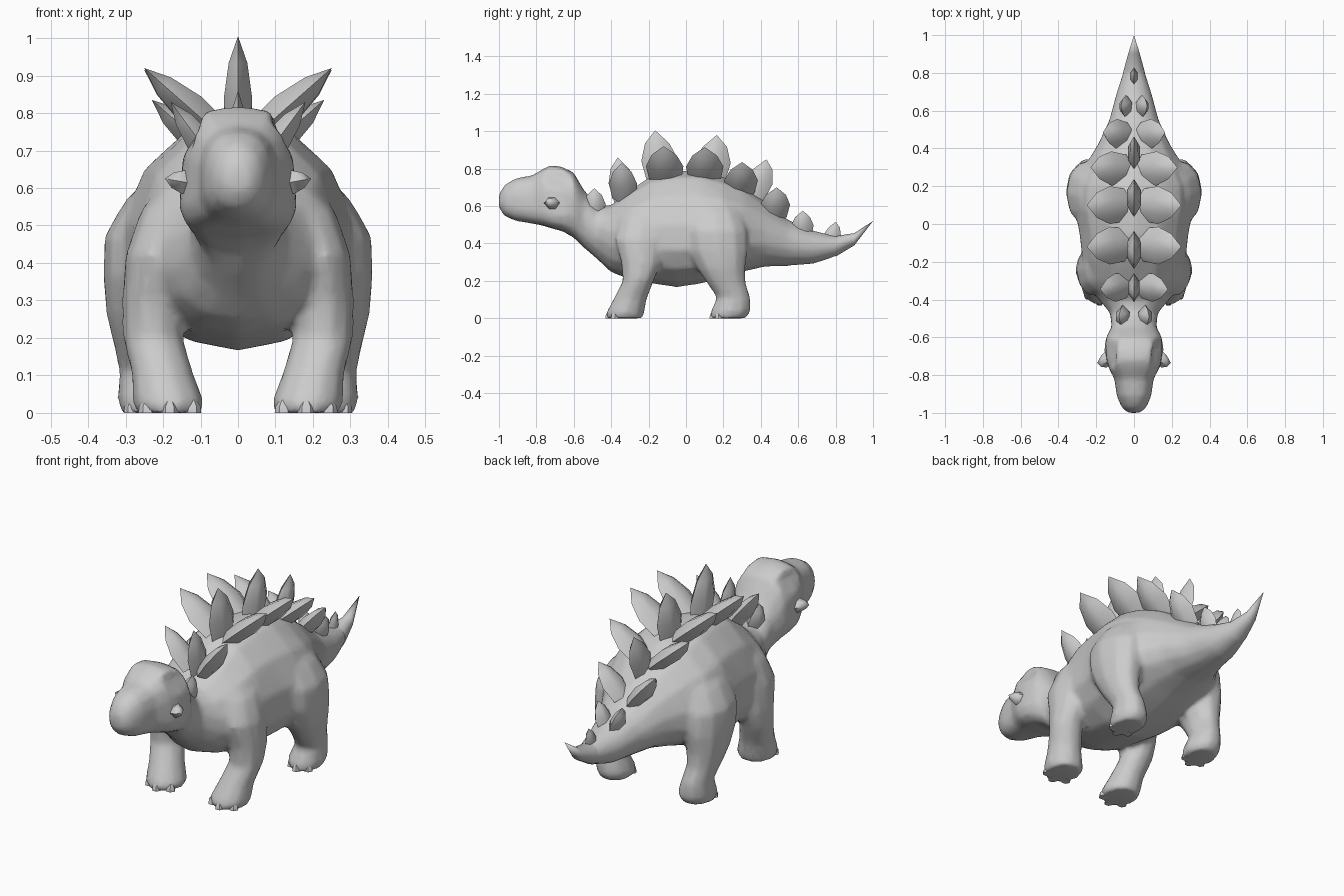
import bpy, bmesh, math
from mathutils import Vector

if "Cube" in bpy.data.objects:
    bpy.data.objects.remove(bpy.data.objects["Cube"])

hide = bpy.data.materials.new("grey hide")
hide.diffuse_color = (0.6, 0.6, 0.6, 1)
hide.use_nodes = True
hide.node_tree.nodes["Principled BSDF"].inputs["Base Color"].default_value = hide.diffuse_color


def select(*obs):
    bpy.ops.object.select_all(action='DESELECT')
    for ob in obs:
        ob.select_set(True)
    bpy.context.view_layer.objects.active = obs[0]


def make(name, rings, angle=40, mirror=False):
    """Skin a list of closed rings (a ring of one point is a tip)."""
    bm = bmesh.new()
    loops = [[bm.verts.new(p) for p in r] for r in rings]
    for a, b in zip(loops, loops[1:]):
        n = max(len(a), len(b))
        for i in range(n):
            j = (i + 1) % n
            if len(b) == 1:
                bm.faces.new((a[i], a[j], b[0]))
            else:
                bm.faces.new((a[i], a[j], b[j], b[i]))
    for r in (loops[0], loops[-1]):
        if len(r) > 2:
            bm.faces.new(r)
    bmesh.ops.recalc_face_normals(bm, faces=bm.faces)
    me = bpy.data.meshes.new(name)
    bm.to_mesh(me)
    bm.free()
    me.materials.append(hide)
    ob = bpy.data.objects.new(name, me)
    bpy.context.collection.objects.link(ob)
    if mirror:
        ob.modifiers.new("mirror", 'MIRROR').use_mirror_merge = False
    select(ob)
    bpy.ops.object.shade_smooth_by_angle(angle=math.radians(angle))
    return ob


def power(v, p):
    return math.copysign(abs(v) ** p, v)


def body_ring(y, bottom, wide, top, w, p=1.0, n=14):
    ring = []
    for i in range(n):
        a = math.tau * i / n
        c, s = power(math.sin(a), p), power(math.cos(a), p)
        ring.append((w * c, y, wide + s * ((top - wide) if s > 0 else (wide - bottom))))
    return ring


# Head, neck, trunk and tail: y, bottom, widest height, top, half width, squareness
sections = [
    (-1.0, .59, .62, .665, .035, 1), (-.97, .545, .62, .715, .067, .9),
    (-.91, .52, .62, .75, .093, .8), (-.82, .505, .61, .765, .105, .72),
    (-.765, .495, .60, .80, .135, .62), (-.72, .48, .60, .82, .155, .58),
    (-.66, .465, .60, .81, .16, .6), (-.60, .43, .60, .78, .15, .75),
    (-.545, .375, .55, .685, .12, .9), (-.47, .31, .46, .605, .13, 1),
    (-.40, .245, .42, .605, .19, 1), (-.31, .21, .42, .68, .255, 1),
    (-.18, .185, .42, .765, .28, 1), (-.05, .165, .42, .79, .295, 1),
    (.08, .185, .42, .79, .32, 1), (.20, .215, .43, .755, .315, 1),
    (.31, .25, .43, .705, .265, 1), (.42, .275, .43, .625, .195, 1),
    (.55, .28, .40, .525, .133, 1), (.68, .29, .38, .47, .098, 1),
    (.80, .33, .385, .44, .06, 1), (.90, .39, .42, .455, .032, 1),
]
rings = [body_ring(*s) for s in sections]
# Eye sockets: push in the upper side points of the two brow rings
for k, depth in ((5, .045), (6, .045)):
    for i in (2, 3, 11, 12):
        x, y, z = rings[k][i]
        rings[k][i] = (x - math.copysign(depth if i in (2, 12) else .01, x), y, z)
body = make("body", rings + [[(0, 1.0, .52)]], 60)
make("tail_tip", [body_ring(*s) for s in sections[-2:]] + [[(0, 1.0, .52)]], 60)


def tube(name, rows, n=10):
    """Leg skinned through level rings: z, centre x, centre y, radius x, radius y."""
    return make(name, [[(cx + rx * math.cos(math.tau * i / n),
                         cy + ry * math.sin(math.tau * i / n), z) for i in range(n)]
                       for z, cx, cy, rx, ry in rows], 60, True)


front = tube("front_leg", [
    (0, .185, -.325, .09, .10), (.03, .185, -.325, .097, .105),
    (.10, .20, -.30, .084, .092), (.20, .227, -.255, .082, .085),
    (.30, .23, -.24, .08, .11), (.42, .215, -.25, .087, .135),
    (.54, .175, -.23, .085, .125), (.63, .12, -.20, .06, .08)])
hind = tube("hind_leg", [
    (0, .235, .225, .08, .10), (.04, .235, .24, .088, .11),
    (.11, .245, .255, .072, .092), (.19, .26, .215, .075, .107),
    (.26, .26, .19, .092, .13), (.36, .257, .17, .104, .165),
    (.47, .25, .16, .108, .17), (.57, .215, .15, .085, .14),
    (.65, .15, .14, .06, .09)])

# Blend the legs into the trunk as one smooth skin
for ob in (front, hind):
    select(ob)
    bpy.ops.object.convert(target='MESH')
select(body, front, hind)
bpy.ops.object.join()
mod = body.modifiers.new("blend", 'REMESH')
mod.mode, mod.voxel_size = 'VOXEL', .014
mod = body.modifiers.new("soften", 'SMOOTH')
mod.factor, mod.iterations = .5, 8
mod = body.modifiers.new("simplify", 'DECIMATE')
mod.ratio = .25
select(body)
bpy.ops.object.convert(target='MESH')
bpy.ops.object.shade_smooth_by_angle(angle=math.radians(60))


# Toes
def toe(name, x, y, r):
    make(name, [[(x + s * r * math.cos(math.tau * i / 6),
                  y + s * r * math.sin(math.tau * i / 6), z) for i in range(6)]
                for z, s in ((0, 1), (.018, .9), (.035, .4))], 50, True)


for i, (dx, dy) in enumerate(((-.06, .03), (0, 0), (.06, .03))):
    toe(f"front_toe_{i + 1}", .182 + dx, -.41 + dy, .024)
    toe(f"hind_toe_{i + 1}", .235 + dx * .8, .145 + dy, .022)


def plate(name, base, tip, width, thick, mirror):
    """Leaf-shaped back plate with a ridged six-sided section."""
    base, tip = Vector(base), Vector(tip)
    axis = tip - base
    side = Vector((0, 1, 0))
    across = axis.cross(side).normalized()
    rings = []
    for t, s in ((0, .85), (.42, 1), (.75, .66)):
        rings.append([base + axis * t + side * (width * s * u) + across * (thick * s * v)
                      for u, v in ((1, 0), (.4, .9), (-.4, .9), (-1, 0),
                                   (-.4, -.9), (.4, -.9))])
    make(name, rings + [[tip]], 50, mirror)


# Middle row: base y, base z, tip y, tip z, half width, half thickness
for i, (by, bz, ty, tz, w, t) in enumerate((
        (-.32, .62, -.365, .86, .075, .032), (-.12, .72, -.165, 1.005, .10, .042),
        (.12, .72, .165, .98, .10, .042), (.34, .62, .43, .85, .085, .034),
        (.77, .40, .80, .515, .045, .02))):
    plate(f"middle_plate_{i + 1}", (0, by, bz), (0, ty, tz), w, t, False)

# Paired side rows: base x, y, z, tip x, y, z, half width, half thickness
for i, (bx, by, bz, tx, ty, tz, w, t) in enumerate((
        (.045, -.49, .55, .08, -.49, .695, .06, .04),
        (.04, -.33, .64, .18, -.345, .83, .075, .042),
        (.04, -.11, .735, .25, -.12, .92, .10, .048),
        (.04, .10, .735, .25, .10, .915, .10, .048),
        (.04, .29, .67, .23, .30, .835, .09, .045),
        (.035, .47, .54, .165, .485, .70, .08, .042),
        (.025, .62, .44, .07, .625, .575, .06, .032))):
    plate(f"side_plate_{i + 1}", (bx, by, bz), (tx, ty, tz), w, t, True)

# Cheek horns
plate("cheek_horn", (.11, -.70, .61), (.195, -.735, .625), .045, .035, True)
